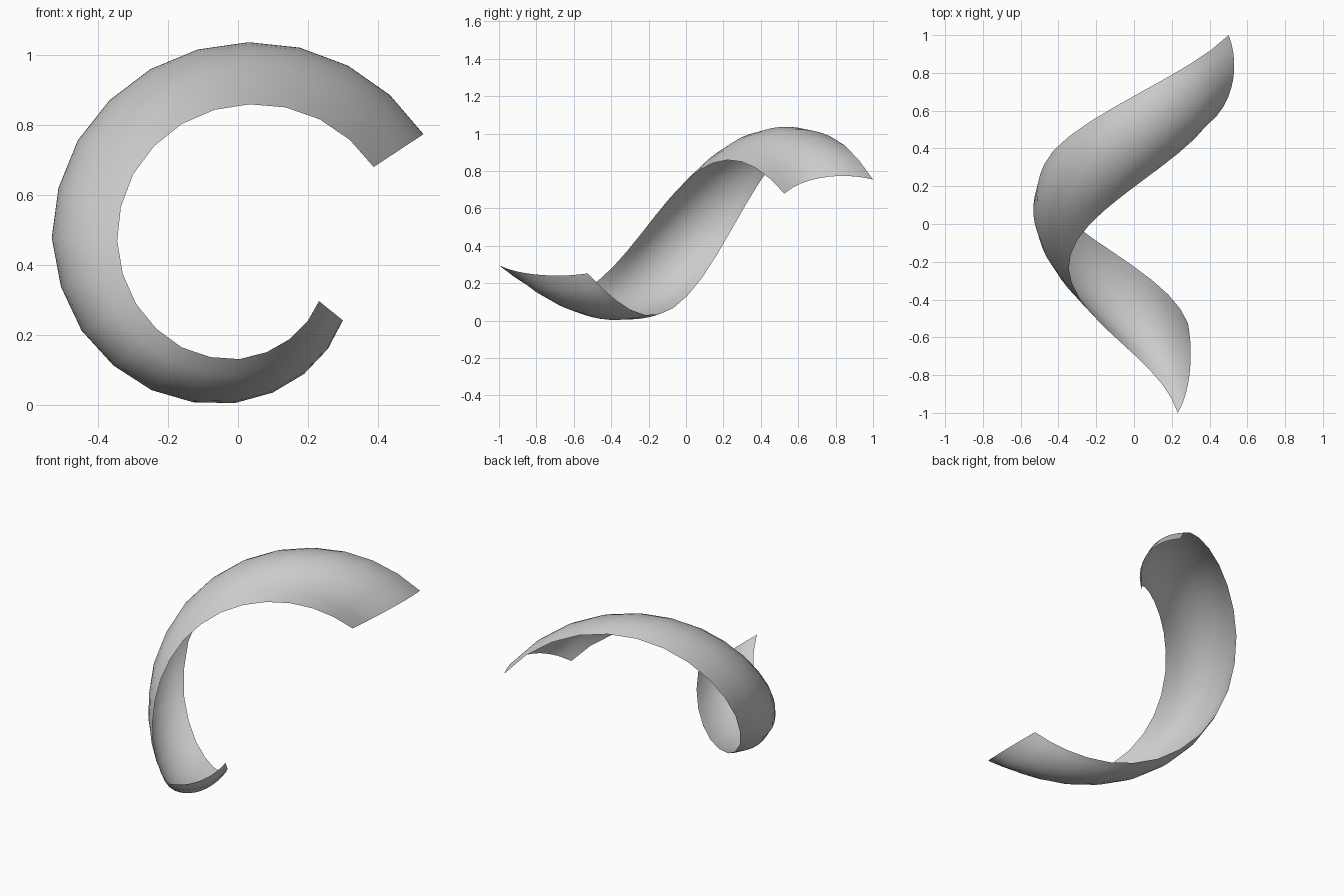
import bpy, bmesh
from math import radians, sin, cos, sqrt

if "Cube" in bpy.data.objects:
    bpy.data.objects.remove(bpy.data.objects["Cube"])

STEPS, COLS = 20, 10
CX, CZ = 0.04, 0.45                       # axis of the spiral (runs along y)
# radius of the crest and of the front rim, at every second station
CREST = [.588, .588, .587, .587, .585, .574, .543, .500, .449, .392, .334]
RIM = [.417, .414, .409, .406, .399, .386, .369, .350, .322, .284, .246]
WIDTH, PEAK, HALF = 0.474, 0.66, 0.36     # ribbon width, crest position, arch half-width


def sample(values, k):
    i = min(k // 2, len(values) - 2)
    f = k / 2 - i
    return values[i] * (1 - f) + values[i + 1] * f


def arch(t):
    """Drop of the arched cross-section below its crest."""
    return 1 - sqrt(1 - ((t - PEAK) * WIDTH / HALF) ** 2)


# Spiral ribbon: arched strip swept around the y axis, shrinking to the front
bm = bmesh.new()
rows = []
for k in range(STEPS + 1):
    a = radians(33.4 + 14.39 * k)
    crest, rim = sample(CREST, k), sample(RIM, k)
    y0 = 0.526 - 0.0763 * k
    row = []
    for j in range(COLS + 1):
        t = j / COLS
        r = crest - (crest - rim) * arch(t) / arch(0)
        row.append(bm.verts.new((CX + r * cos(a), y0 + WIDTH * t, CZ + r * sin(a))))
    rows.append(row)
for p, q in zip(rows, rows[1:]):
    for j in range(COLS):
        bm.faces.new((p[j], p[j + 1], q[j + 1], q[j]))
# normals face away from the axis
bm.normal_update()
f = bm.faces[0] if bm.faces.ensure_lookup_table() is None else None
c = f.calc_center_median()
if f.normal.x * (c.x - CX) + f.normal.z * (c.z - CZ) < 0:
    bmesh.ops.reverse_faces(bm, faces=bm.faces[:])
for f in bm.faces:
    f.smooth = True
mesh = bpy.data.meshes.new("spiral_ribbon")
bm.to_mesh(mesh)
bm.free()
ribbon = bpy.data.objects.new("spiral_ribbon", mesh)
bpy.context.collection.objects.link(ribbon)
